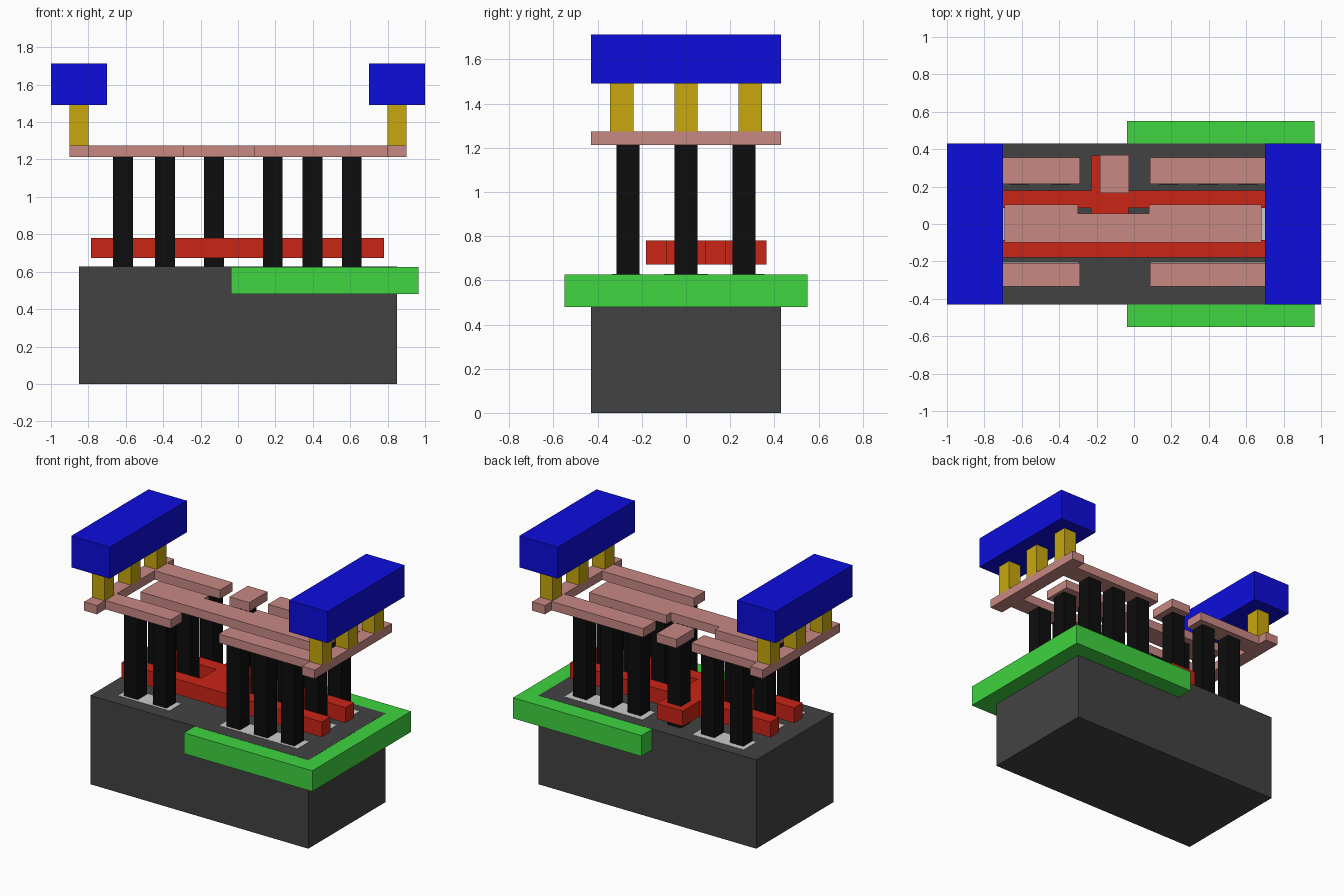
import bpy, bmesh

if "Cube" in bpy.data.objects:
    bpy.data.objects.remove(bpy.data.objects["Cube"])


def material(name, rgb):
    m = bpy.data.materials.new(name)
    m.diffuse_color = (*rgb, 1)
    m.use_nodes = True
    m.node_tree.nodes["Principled BSDF"].inputs["Base Color"].default_value = m.diffuse_color
    return m


DARK = material("dark_grey", (0.055, 0.055, 0.055))
GREEN = material("green", (0.05, 0.66, 0.05))
RED = material("red", (0.60, 0.018, 0.008))
BLACK = material("black", (0.004, 0.004, 0.004))
PINK = material("pink", (0.58, 0.25, 0.23))
GOLD = material("gold", (0.58, 0.39, 0.004))
BLUE = material("blue", (0.004, 0.004, 0.72))


def prism(name, outline, z0, z1, mat=None):
    """Extrude a flat (x, y) outline from z0 to z1."""
    bm = bmesh.new()
    face = bm.faces.new([bm.verts.new((x, y, z0)) for x, y in outline])
    top = bmesh.ops.extrude_face_region(bm, geom=[face])["geom"]
    verts = [g for g in top if isinstance(g, bmesh.types.BMVert)]
    bmesh.ops.translate(bm, vec=(0, 0, z1 - z0), verts=verts)
    bmesh.ops.recalc_face_normals(bm, faces=bm.faces)
    me = bpy.data.meshes.new(name)
    bm.to_mesh(me)
    bm.free()
    if mat:
        me.materials.append(mat)
    ob = bpy.data.objects.new(name, me)
    bpy.context.collection.objects.link(ob)
    return ob


def box(name, x0, x1, y0, y1, z0, z1, mat=None):
    return prism(name, [(x0, y0), (x1, y0), (x1, y1), (x0, y1)], z0, z1, mat)


TOP = 0.627            # top of the base block
M0, M1 = 1.212, 1.274  # lower metal layer

# Base block and the well slab around its right half
box("substrate", -0.85, 0.85, -0.43, 0.43, 0, TOP, DARK)
box("well", -0.037, 0.965, -0.55, 0.55, 0.48, TOP - 0.001, GREEN)

# Thin pale diffusion strips under the contact rows
for row, (y0, y1) in enumerate([(-0.335, -0.206), (-0.1, 0.1), (0.216, 0.355)]):
    box(f"diffusion_left_{row}", -0.70, -0.30, y0, y1, TOP - 0.03, TOP + 0.002)
    box(f"diffusion_right_{row}", 0.09, 0.70, y0, y1, TOP - 0.03, TOP + 0.002)

# Gate: two long bars joined by a cross piece with a tab at the back
prism("gate", [(-0.785, -0.18), (0.78, -0.18), (0.78, -0.085), (-0.03, -0.085),
               (-0.03, 0.085), (0.78, 0.085), (0.78, 0.18), (-0.03, 0.18),
               (-0.03, 0.365), (-0.23, 0.365), (-0.23, 0.18), (-0.785, 0.18),
               (-0.785, 0.085), (-0.23, 0.085), (-0.23, -0.085), (-0.785, -0.085)],
      0.672, 0.78, RED)

# Contact pillars: five columns in three rows, plus the gate contact
h = 0.0525
pillars = [(x, y) for x in (-0.615, -0.39, 0.185, 0.398, 0.608)
           for y in (-0.2625, 0, 0.2625)] + [(-0.128, 0.2625)]
for i, (x, y) in enumerate(pillars):
    box(f"contact_{i}", x - h, x + h, y - h, y + h, TOP, M0, BLACK)

# Lower metal: side rails with two arms each
for name, s, tip in (("left_rail", -1, 0.29), ("right_rail", 1, 0.085)):
    tip = -tip if s < 0 else tip
    prism(name, [(s * 0.9, -0.43), (s * 0.8, -0.43), (s * 0.8, -0.335),
                 (tip, -0.335), (tip, -0.208), (s * 0.8, -0.208),
                 (s * 0.8, 0.214), (tip, 0.214), (tip, 0.355),
                 (s * 0.8, 0.355), (s * 0.8, 0.43), (s * 0.9, 0.43)], M0, M1, PINK)

# Lower metal: notched centre bar and gate pad
prism("centre_bar", [(-0.692, -0.1), (0.683, -0.1), (0.683, 0.105), (0.08, 0.105),
                     (0.08, 0.055), (-0.30, 0.055), (-0.30, 0.105), (-0.692, 0.105)],
      M0, M1, PINK)
box("gate_pad", -0.182, -0.027, 0.165, 0.368, M0, M1, PINK)

# Vias and top metal bars on both sides
for side, s in (("left", -1), ("right", 1)):
    for i, y in enumerate((-0.29, 0, 0.29)):
        box(f"{side}_via_{i}", s * 0.85 - 0.05, s * 0.85 + 0.05,
            y - 0.053, y + 0.053, M1, 1.49, GOLD)
    box(f"{side}_top_bar", s * 0.85 - 0.15, s * 0.85 + 0.15, -0.43, 0.43, 1.49, 1.712, BLUE)
